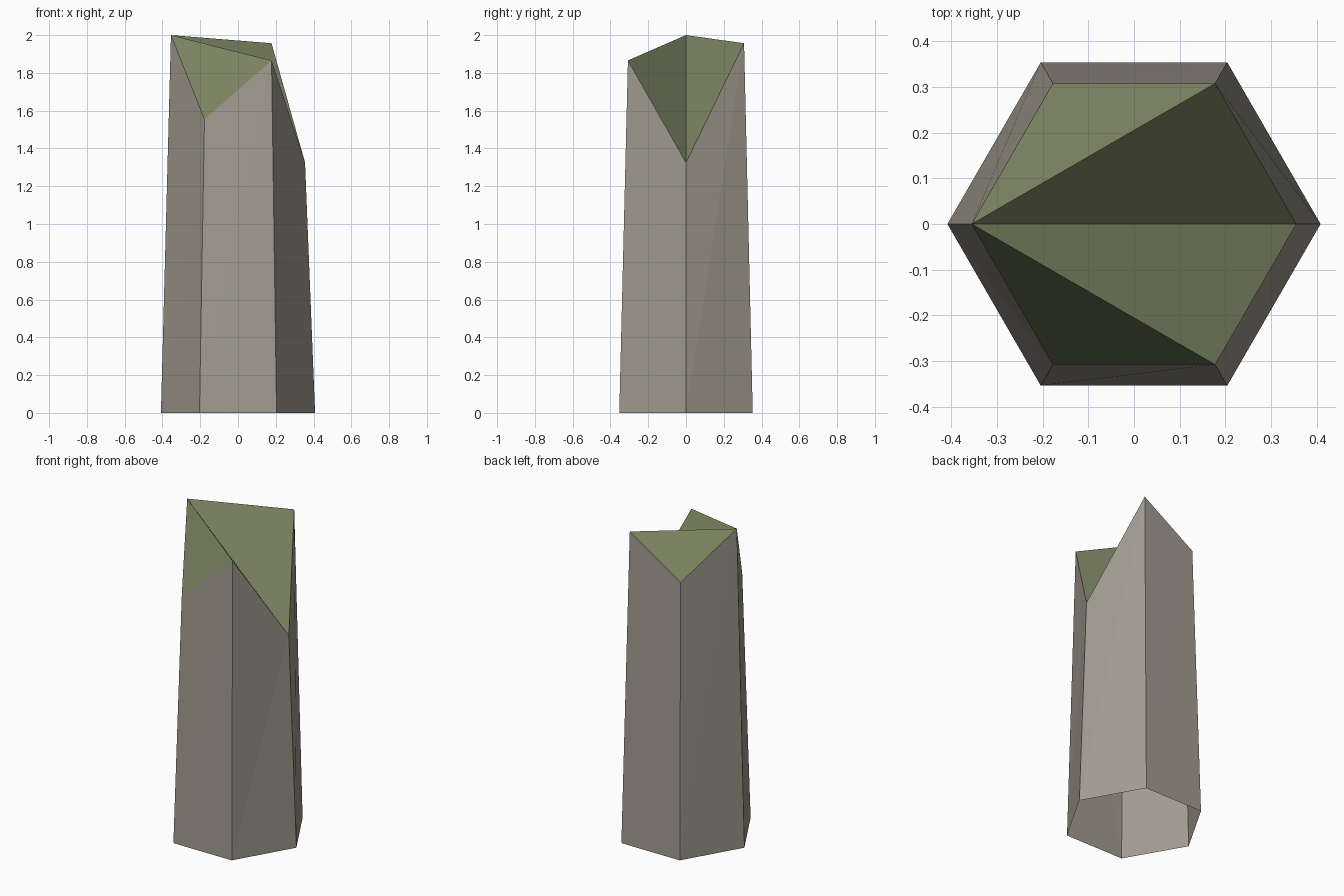
import bpy
from math import cos, sin, radians

if "Cube" in bpy.data.objects:
    bpy.data.objects.remove(bpy.data.objects["Cube"])

BASE_R, TOP_R = 0.408, 0.355
# Height of each upper corner, every 60 degrees from +x
HEIGHTS = [1.325, 1.957, 1.73, 2.0, 1.554, 1.866]


def ring(radius, heights):
    return [(radius * cos(radians(60 * i)), radius * sin(radians(60 * i)), z)
            for i, z in enumerate(heights)]


def add_part(name, verts, faces, color):
    mesh = bpy.data.meshes.new(name)
    mesh.from_pydata(verts, [], faces)
    mat = bpy.data.materials.new(name + "_colour")
    mat.diffuse_color = color
    mat.use_nodes = True
    mat.node_tree.nodes["Principled BSDF"].inputs["Base Color"].default_value = mat.diffuse_color
    mesh.materials.append(mat)
    obj = bpy.data.objects.new(name, mesh)
    bpy.context.collection.objects.link(obj)
    return obj


top = ring(TOP_R, HEIGHTS)

# Tapered hexagonal stone shaft, open underneath
sides = []
for i in range(6):
    j = (i + 1) % 6
    sides += [(i, j, 6 + j), (i, 6 + j, 6 + i)]
add_part("stone_column", ring(BASE_R, [0] * 6) + top, sides, (0.36, 0.33, 0.28, 1))

# Broken mossy top, fanned out from the tallest corner
fan = [(3, (3 + k) % 6, (4 + k) % 6) for k in range(1, 5)]
add_part("mossy_top", top, fan, (0.20, 0.23, 0.12, 1))
